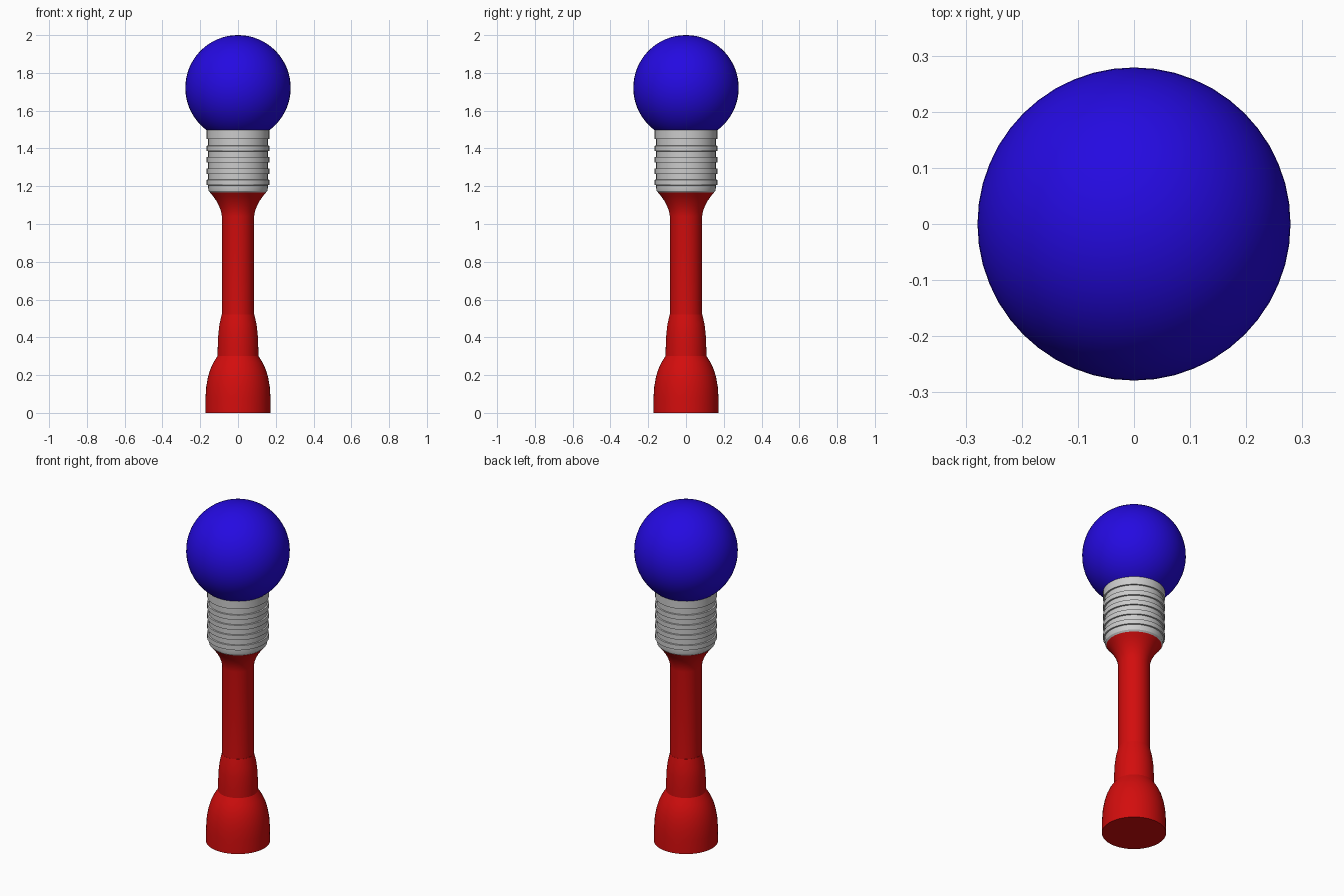
import bpy, bmesh, math

if "Cube" in bpy.data.objects:
    bpy.data.objects.remove(bpy.data.objects["Cube"], do_unlink=True)

SIDES = 48


def material(name, rgb):
    mat = bpy.data.materials.new(name)
    mat.use_nodes = True
    mat.diffuse_color = (*rgb, 1)
    mat.node_tree.nodes["Principled BSDF"].inputs["Base Color"].default_value = (*rgb, 1)
    return mat


def finish(obj, mat, angle=25):
    obj.data.materials.append(mat)
    bpy.ops.object.select_all(action="DESELECT")
    obj.select_set(True)
    bpy.context.view_layer.objects.active = obj
    bpy.ops.object.shade_smooth_by_angle(angle=math.radians(angle))


def lathe(name, profile, mat):
    """Closed turned part from (radius, height) points, bottom to top."""
    bm = bmesh.new()
    rings = []
    for r, z in profile:
        rings.append([bm.verts.new((r * math.cos(math.tau * i / SIDES),
                                    r * math.sin(math.tau * i / SIDES), z))
                      for i in range(SIDES)])
    for low, high in zip(rings, rings[1:]):
        for i in range(SIDES):
            j = (i + 1) % SIDES
            bm.faces.new((low[i], low[j], high[j], high[i]))
    bm.faces.new(rings[0][::-1])
    bm.faces.new(rings[-1])
    mesh = bpy.data.meshes.new(name)
    bm.to_mesh(mesh)
    bm.free()
    obj = bpy.data.objects.new(name, mesh)
    bpy.context.collection.objects.link(obj)
    finish(obj, mat)
    return obj


red = material("red", (0.65, 0.004, 0.004))
grey = material("light grey", (0.6, 0.6, 0.6))
blue = material("blue", (0.018, 0.003, 0.75))

# Handle: bell foot, rounded sleeve, shaft and flared cup
lathe("handle_foot", [(0.173, 0), (0.172, 0.08), (0.168, 0.14), (0.159, 0.19),
                      (0.147, 0.23), (0.13, 0.267), (0.108, 0.302)], red)
lathe("handle_sleeve", [(0.108, 0.3), (0.107, 0.36), (0.104, 0.42),
                        (0.098, 0.47), (0.086, 0.522)], red)
lathe("handle_shaft", [(0.085, 0.52), (0.085, 1.04), (0.09, 1.068), (0.1, 1.095),
                       (0.113, 1.12), (0.13, 1.145), (0.148, 1.166)], red)

# Threaded socket: tapered base, four raised ribs, top collar
BODY, RIB = 0.158, 0.166
socket = [(0.146, 1.166), (0.155, 1.175), (BODY, 1.19)]
for k in range(4):
    z = 1.22 + 0.06 * k
    socket += [(BODY, z - 0.015), (RIB, z - 0.014), (RIB, z + 0.014), (BODY, z + 0.015)]
socket += [(BODY, 1.449), (RIB, 1.45), (RIB, 1.5)]
lathe("threaded_socket", socket, grey)

# Round bulb
bpy.ops.mesh.primitive_uv_sphere_add(segments=SIDES, ring_count=32, radius=0.279,
                                     location=(0, 0, 1.721))
bulb = bpy.context.object
bulb.name = "bulb"
finish(bulb, blue)
